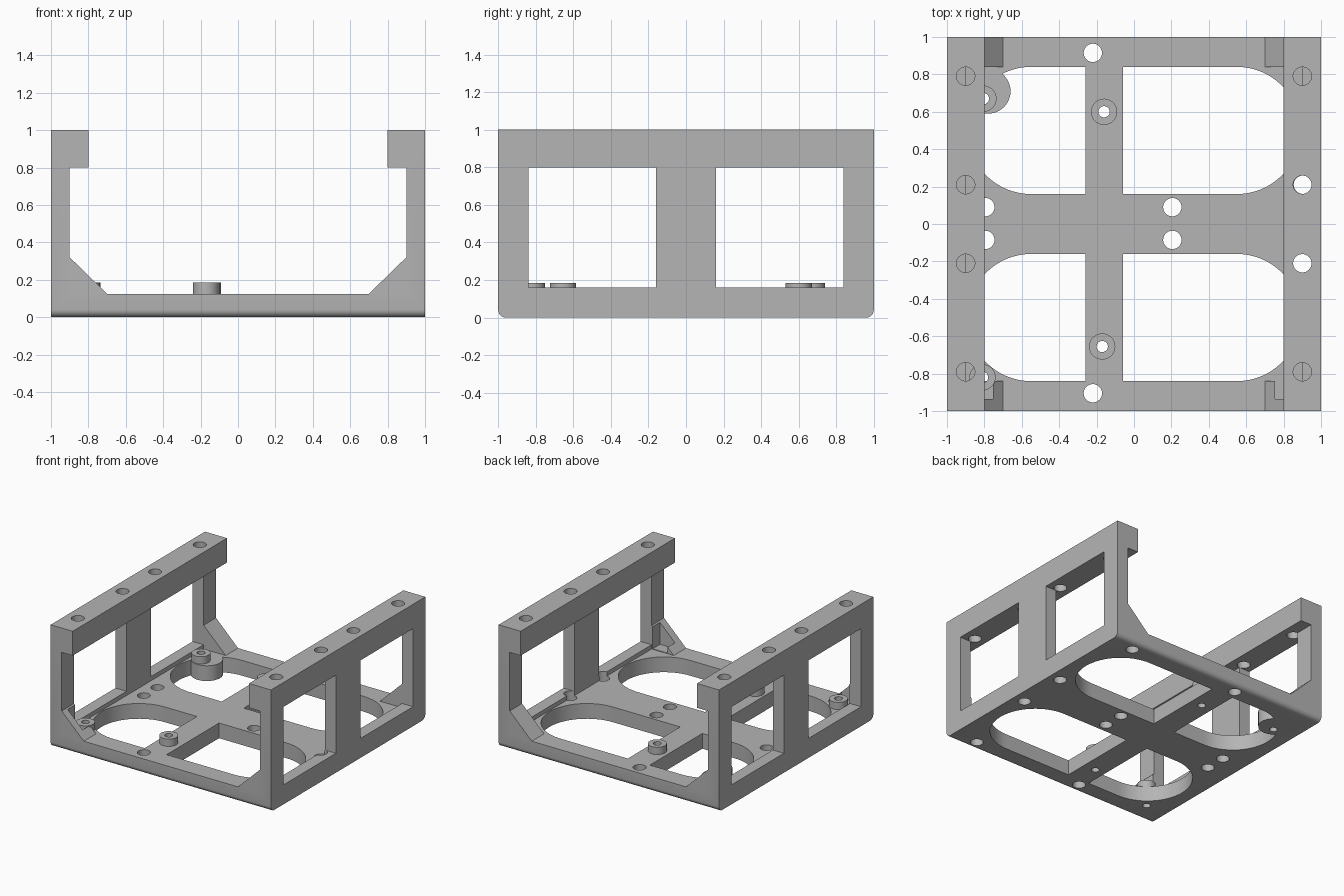
import bpy, bmesh, math
from mathutils import Matrix, Vector

if "Cube" in bpy.data.objects:
    bpy.data.objects.remove(bpy.data.objects["Cube"], do_unlink=True)

FLOOR = 0.125   # floor thickness
RAIL = 0.8      # underside of the rails
COL = (0.46, 0.46, 0.46, 1)

grey = bpy.data.materials.new("plain grey")
grey.use_nodes = True
grey.diffuse_color = COL
grey.node_tree.nodes["Principled BSDF"].inputs["Base Color"].default_value = COL


def finish(name, bm):
    bmesh.ops.recalc_face_normals(bm, faces=bm.faces)
    mesh = bpy.data.meshes.new(name)
    bm.to_mesh(mesh)
    bm.free()
    mesh.materials.append(grey)
    ob = bpy.data.objects.new(name, mesh)
    bpy.context.collection.objects.link(ob)
    return ob


def add_box(bm, lo, hi):
    lo, hi = Vector(lo), Vector(hi)
    m = Matrix.Translation((lo + hi) / 2) @ Matrix.Diagonal((*(hi - lo), 1))
    bmesh.ops.create_cube(bm, size=1, matrix=m)


def add_cyl(bm, x, y, r, z0, z1):
    bmesh.ops.create_cone(bm, cap_ends=True, segments=40, radius1=r, radius2=r,
                          depth=z1 - z0, matrix=Matrix.Translation((x, y, (z0 + z1) / 2)))


def add_prism(bm, points, offset):
    face = bm.faces.new([bm.verts.new(p) for p in points])
    ext = bmesh.ops.extrude_face_region(bm, geom=[face])
    moved = [v for v in ext["geom"] if isinstance(v, bmesh.types.BMVert)]
    bmesh.ops.translate(bm, verts=moved, vec=offset)


def combine(ob, bm, op="DIFFERENCE"):
    tool = finish("helper", bm)
    tool.hide_render = True
    mod = ob.modifiers.new("cut", "BOOLEAN")
    mod.operation, mod.object, mod.solver = op, tool, "EXACT"
    bpy.context.view_layer.objects.active = ob
    bpy.ops.object.modifier_apply(modifier=mod.name)
    bpy.data.objects.remove(tool, do_unlink=True)


def smooth(ob):
    bpy.ops.object.select_all(action="DESELECT")
    ob.select_set(True)
    bpy.context.view_layer.objects.active = ob
    bpy.ops.object.shade_smooth_by_angle(angle=math.radians(30))


# Channel frame: floor, side walls and inward rails in one profile
half = [(1, 0), (1, 1), (RAIL, 1), (RAIL, RAIL), (0.9, RAIL), (0.9, FLOOR)]
outline = half + [(-x, z) for x, z in reversed(half)]
bm = bmesh.new()
add_prism(bm, [(x, -1, z) for x, z in outline], (0, 2, 0))
ends = [e for e in bm.edges if all(v.co.z < 0.001 for v in e.verts)
        and abs(e.verts[0].co.y - e.verts[1].co.y) < 0.001]
bmesh.ops.bevel(bm, geom=ends, offset=0.04, segments=6, profile=0.5, affect="EDGES")
frame = finish("channel_frame", bm)

# Side windows
bm = bmesh.new()
for sx in (-1, 1):
    for sy in (-1, 1):
        a, b = sorted((sy * 0.16, sy * 0.84))
        c, d = sorted((sx * 0.85, sx * 1.1))
        add_box(bm, (c, a, 0.16), (d, b, RAIL))
combine(frame, bm)

# Floor openings: square at the spine, half round at the outside
bm = bmesh.new()
for sx, inner in ((-1, -0.26), (1, -0.06)):
    for sy in (-1, 1):
        pts = [(inner, sy * 0.16), (inner, sy * 0.84)]
        for i in range(33):
            t = math.pi / 2 - math.pi * i / 32
            pts.append((sx * (0.55 + 0.34 * math.cos(t)), sy * (0.5 + 0.34 * math.sin(t))))
        pts.pop()
        pts.append((sx * 0.55, sy * 0.16))
        # limited height keeps the wall sill intact
        add_prism(bm, [(x, y, -0.1) for x, y in pts], (0, 0, 0.25))
combine(frame, bm)

# Round pad carrying one standoff over an opening
bm = bmesh.new()
add_cyl(bm, -0.78, 0.71, 0.12, 0, FLOOR)
combine(frame, bm, "UNION")

# Bolt holes in rails, floor and sill, plus standoff bores
standoffs = [(-0.16, 0.6), (-0.17, -0.655), (-0.805, 0.67), (-0.81, -0.82)]
floor_holes = [(-0.22, 0.915), (-0.22, -0.905), (0.205, 0.09), (0.205, -0.085),
               (-0.795, 0.09), (-0.795, -0.085), (0.78, 0.91), (0.78, -0.91),
               (0.903, 0.21), (0.9, -0.21)]
bm = bmesh.new()
for sx in (-1, 1):
    for y in (-0.79, -0.21, 0.21, 0.79):
        add_cyl(bm, sx * 0.9, y, 0.049, 0.7, 1.1)
for x, y in floor_holes:
    add_cyl(bm, x, y, 0.049, -0.1, 0.3)
for x, y in standoffs:
    add_cyl(bm, x, y, 0.03, -0.1, 0.3)
combine(frame, bm)
smooth(frame)

# Standoffs
for i, (x, y) in enumerate(standoffs):
    bm = bmesh.new()
    add_cyl(bm, x, y, 0.07, FLOOR - 0.005, 0.185)
    ob = finish(f"standoff_{i + 1}", bm)
    bm = bmesh.new()
    add_cyl(bm, x, y, 0.03, 0, 0.3)
    combine(ob, bm)
    smooth(ob)

# Corner gussets; the front pair have clearance pockets
for side, sx in (("left", 1), ("right", -1)):
    for end, y in (("front", -1), ("back", 0.84)):
        bm = bmesh.new()
        tri = [(0.7, FLOOR), (0.9, 0.32), (0.9, FLOOR)]
        add_prism(bm, [(sx * x, y, z) for x, z in tri], (0, 0.16, 0))
        ob = finish(f"gusset_{end}_{side}", bm)
        if end == "front":
            bm = bmesh.new()
            a, b = sorted((sx * 0.755, sx * 0.89))
            add_box(bm, (a, -0.935, FLOOR + 0.005), (b, -0.8, 0.5))
            combine(ob, bm)
